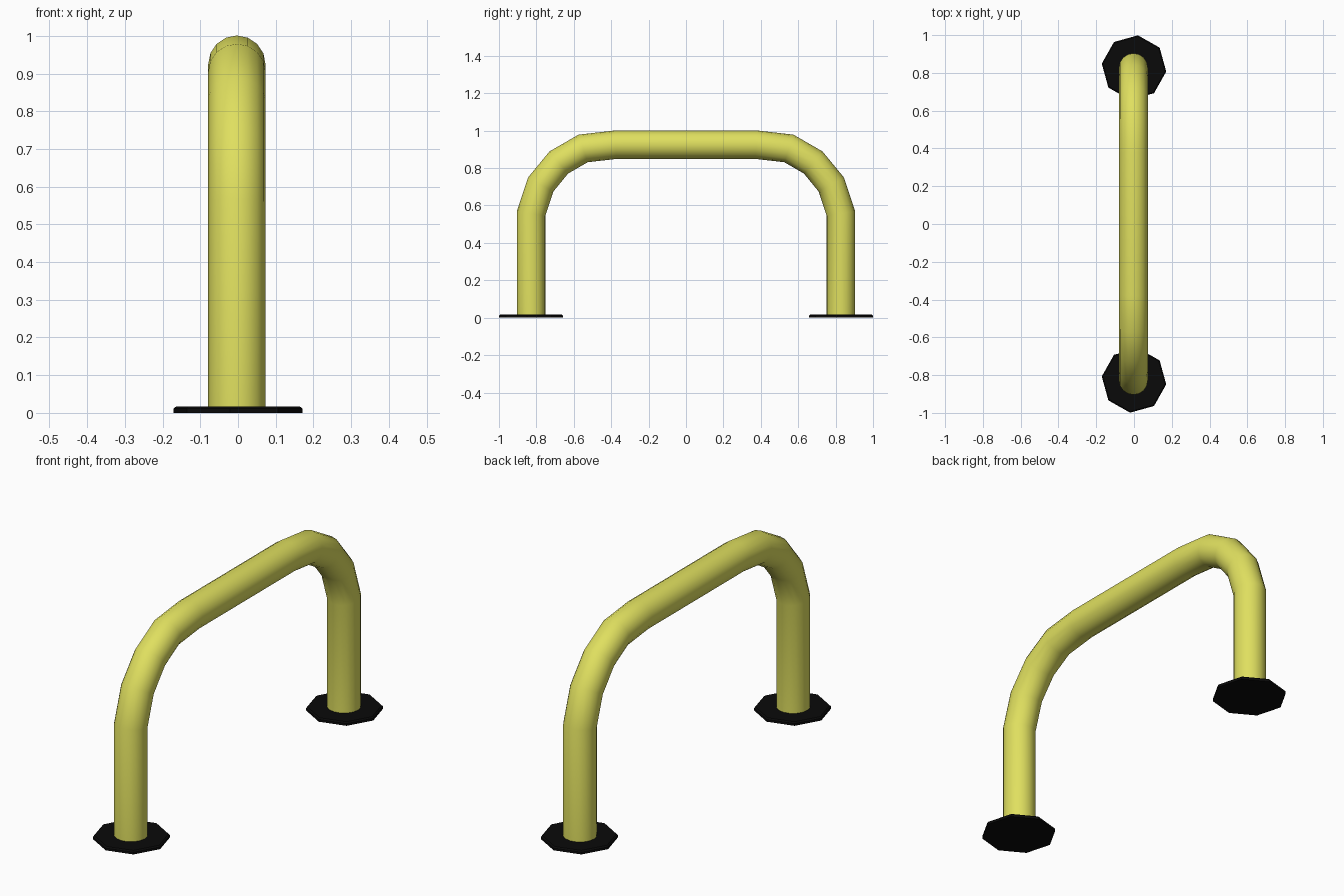
import bpy, bmesh, math
from mathutils import Vector, Matrix

cube = bpy.data.objects.get("Cube")
if cube:
    bpy.data.objects.remove(cube, do_unlink=True)


def make_material(name, rgb):
    mat = bpy.data.materials.new(name)
    mat.use_nodes = True
    mat.diffuse_color = (*rgb, 1)
    mat.node_tree.nodes["Principled BSDF"].inputs["Base Color"].default_value = (*rgb, 1)
    return mat


def make_object(name, bm, mat, smooth):
    bmesh.ops.recalc_face_normals(bm, faces=bm.faces)
    for face in bm.faces:
        face.smooth = smooth
    mesh = bpy.data.meshes.new(name)
    bm.to_mesh(mesh)
    bm.free()
    mesh.materials.append(mat)
    obj = bpy.data.objects.new(name, mesh)
    bpy.context.collection.objects.link(obj)
    return obj


yellow = make_material("yellow paint", (0.74, 0.74, 0.115))
black = make_material("black rubber", (0.003, 0.003, 0.003))

LEG_Y = 0.828
RADIUS = 0.076
SIDES = 16

# Hoop centreline: one leg and bend, mirrored to the other side
half = [(-LEG_Y, 0), (-LEG_Y, 0.557), (-0.777, 0.712), (-0.68, 0.83),
        (-0.55, 0.905), (-0.375, 0.925)]
path = [Vector((-0.003, y, z)) for y, z in half]
path += [Vector((p.x, -p.y, p.z)) for p in reversed(path)]

# Hoop tube: a round section swept with mitred joints
bm = bmesh.new()
rings = []
for i, point in enumerate(path):
    before = (point - path[i - 1]).normalized() if i > 0 else None
    after = (path[i + 1] - point).normalized() if i < len(path) - 1 else None
    before, after = before or after, after or before
    tangent = (before + after).normalized()
    across = Vector((1, 0, 0))
    outward = across.cross(tangent) / tangent.dot(before)
    ring = []
    for k in range(SIDES):
        a = math.tau * k / SIDES
        ring.append(bm.verts.new(point + RADIUS * (across * math.cos(a) + outward * math.sin(a))))
    rings.append(ring)
for r0, r1 in zip(rings, rings[1:]):
    for k in range(SIDES):
        n = (k + 1) % SIDES
        bm.faces.new((r0[k], r0[n], r1[n], r1[k]))
make_object("hoop_tube", bm, yellow, True)

# Octagonal foot plates with a chamfered top rim
for name, side in (("front_foot_plate", -1), ("back_foot_plate", 1)):
    bm = bmesh.new()
    spin = Matrix.Rotation(math.radians(-7), 4, "Z")
    place = Matrix.Translation((0, side * LEG_Y, 0.0085))
    bmesh.ops.create_cone(bm, cap_ends=True, segments=8, radius1=0.172,
                          radius2=0.172, depth=0.017, matrix=place @ spin)
    top = max(bm.faces, key=lambda f: f.calc_center_median().z)
    bmesh.ops.bevel(bm, geom=list(top.edges), offset=0.006, segments=1, affect="EDGES")
    make_object(name, bm, black, False)
